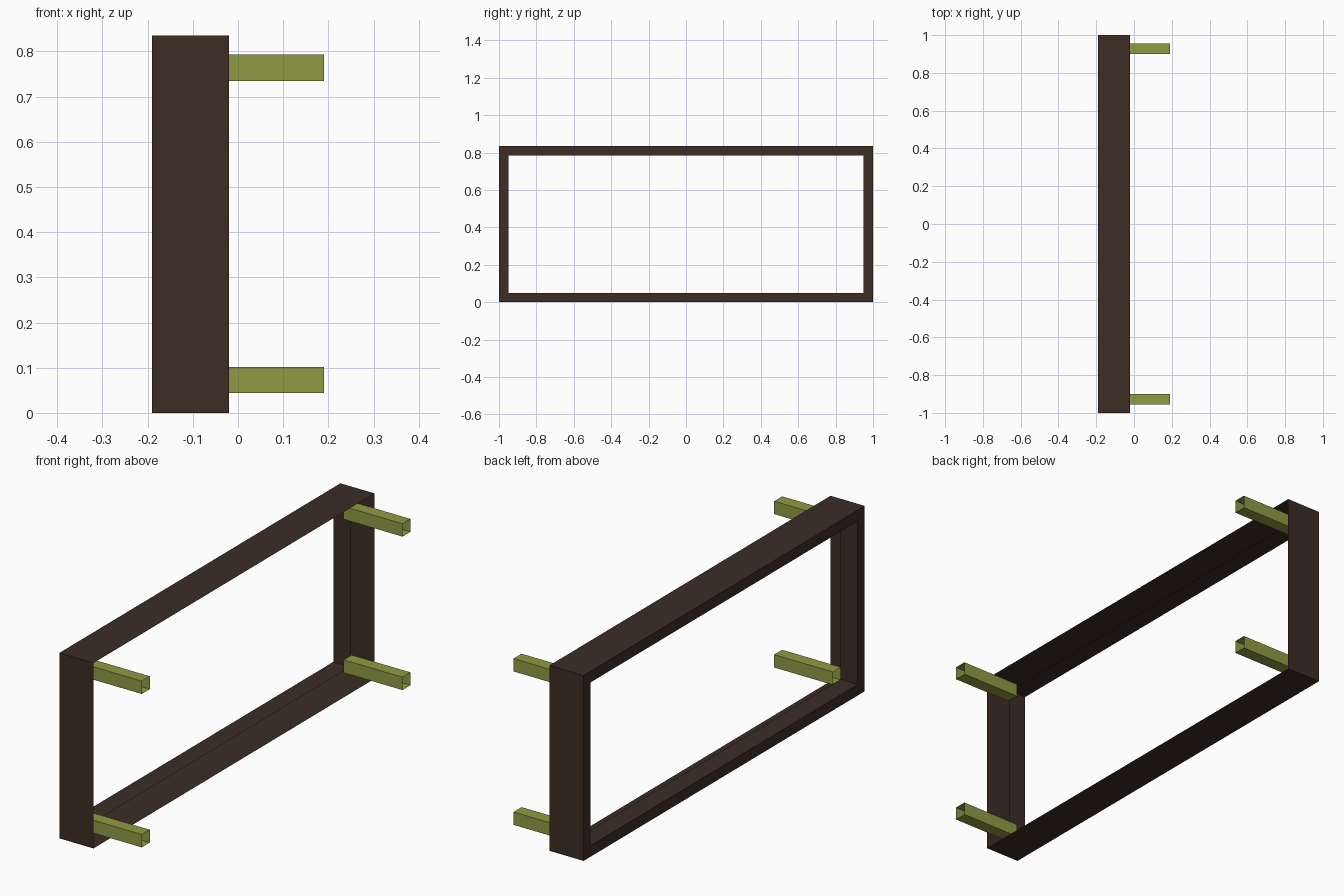
import bpy

if "Cube" in bpy.data.objects:
    bpy.data.objects.remove(bpy.data.objects["Cube"])

W, H = 1.0, 0.835          # frame half width and height
X0, XM, X1 = -0.19, -0.105, -0.02
T = 0.05                   # rim width


def material(name, rgb):
    m = bpy.data.materials.new(name)
    m.diffuse_color = (*rgb, 1.0)
    m.use_nodes = True
    m.node_tree.nodes["Principled BSDF"].inputs["Base Color"].default_value = m.diffuse_color
    return m


brown = material("dark brown", (0.046, 0.026, 0.018))
olive = material("olive green", (0.280, 0.323, 0.056))


def ring(x, y0, y1, z0, z1):
    return [(x, y0, z0), (x, y1, z0), (x, y1, z1), (x, y0, z1)]


def shell(name, rings, mat):
    """Thin open shell made by bridging rectangular rings in order."""
    verts = [v for r in rings for v in r]
    faces = []
    for k in range(len(rings) - 1):
        for i in range(4):
            j = (i + 1) % 4
            a, b = 4 * k, 4 * (k + 1)
            faces.append((a + i, a + j, b + j, b + i))
    me = bpy.data.meshes.new(name)
    me.from_pydata(verts, [], faces)
    me.materials.append(mat)
    ob = bpy.data.objects.new(name, me)
    bpy.context.collection.objects.link(ob)
    return ob


# Folded sheet frame: outer wall, front rim, short inner lip (open at the back)
shell("frame", [
    ring(X1, -W, W, 0, H),
    ring(X0, -W, W, 0, H),
    ring(X0, -W + T, W - T, T, H - T),
    ring(XM, -W + T, W - T, T, H - T),
][::-1], brown)

# Four open square tubes in the inner corners
for side, ys in (("near", (-0.956, -0.899)), ("far", (0.899, 0.956))):
    for level, zs in (("lower", (0.044, 0.102)), ("upper", (0.735, 0.793))):
        shell(f"{side}_{level}_tube",
              [ring(-0.103, *ys, *zs), ring(0.19, *ys, *zs)], olive)
